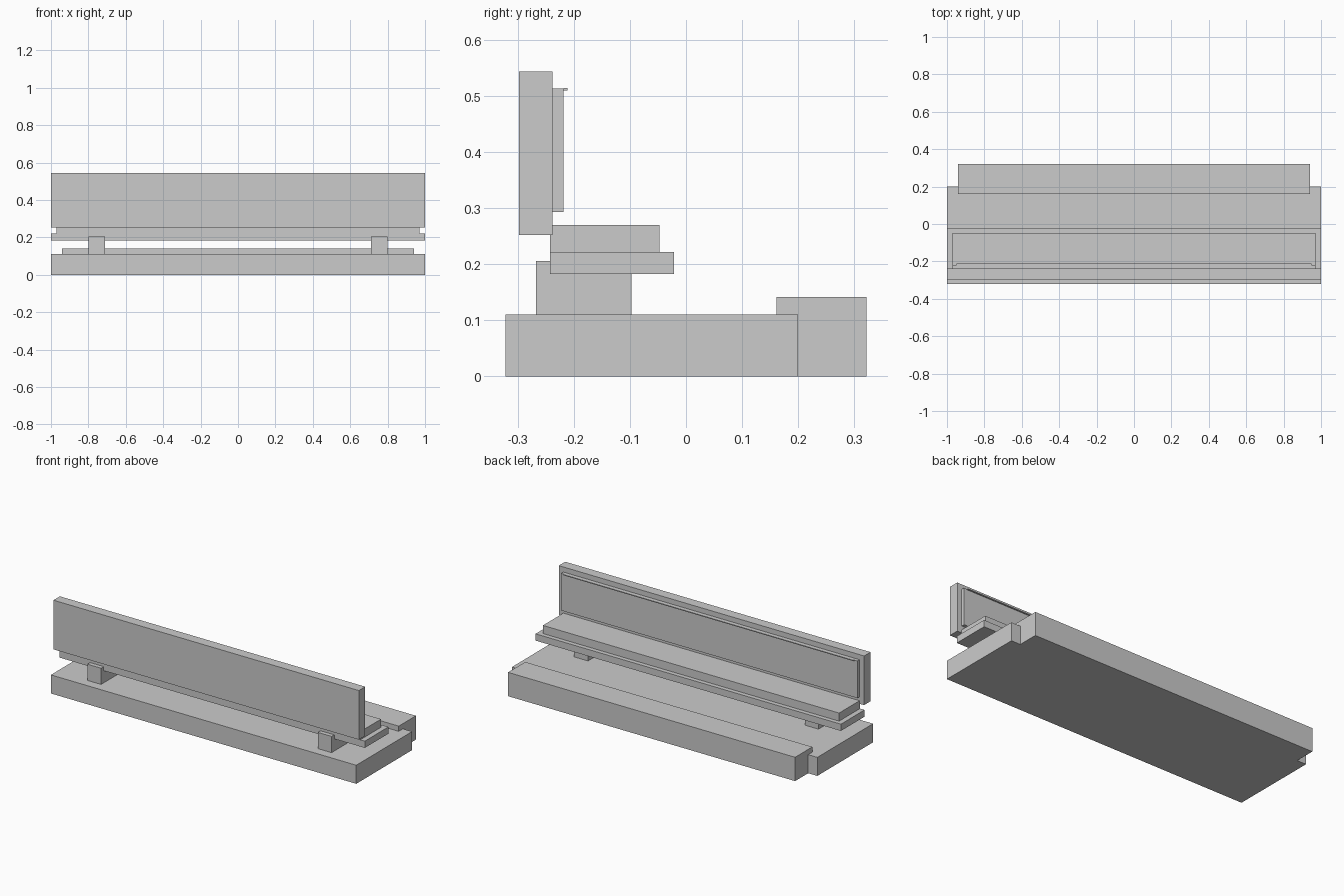
import bpy, bmesh

if "Cube" in bpy.data.objects:
    bpy.data.objects.remove(bpy.data.objects["Cube"])


def box(name, x, y, z):
    """Axis-aligned box from (min, max) pairs."""
    mesh = bpy.data.meshes.new(name)
    bm = bmesh.new()
    bmesh.ops.create_cube(bm, size=1)
    for v in bm.verts:
        v.co = [lim[1] if c > 0 else lim[0] for c, lim in zip(v.co, (x, y, z))]
    bm.to_mesh(mesh)
    bm.free()
    ob = bpy.data.objects.new(name, mesh)
    bpy.context.collection.objects.link(ob)
    return ob


def wide(name, half, y, z):
    """Box centred on x = 0."""
    return box(name, (-half, half), y, z)


# Plinth and raised rear step
wide("base", 1.0, (-0.322, 0.20), (0, 0.11))
wide("rear_step", 0.94, (0.161, 0.322), (0, 0.141))

# Pair of support feet
for side, x in (("left", (-0.80, -0.71)), ("right", (0.71, 0.80))):
    box("support_" + side, x, (-0.267, -0.097), (0.11, 0.206))

# Bench seat
wide("seat_slab", 1.0, (-0.242, -0.021), (0.182, 0.222))
wide("seat_cushion", 0.97, (-0.242, -0.047), (0.222, 0.27))

# Backrest with padded panel and thin piping along its top
wide("backrest", 1.0, (-0.298, -0.238), (0.252, 0.543))
wide("back_cushion", 0.97, (-0.238, -0.218), (0.293, 0.513))
wide("back_piping", 0.95, (-0.218, -0.211), (0.509, 0.514))
